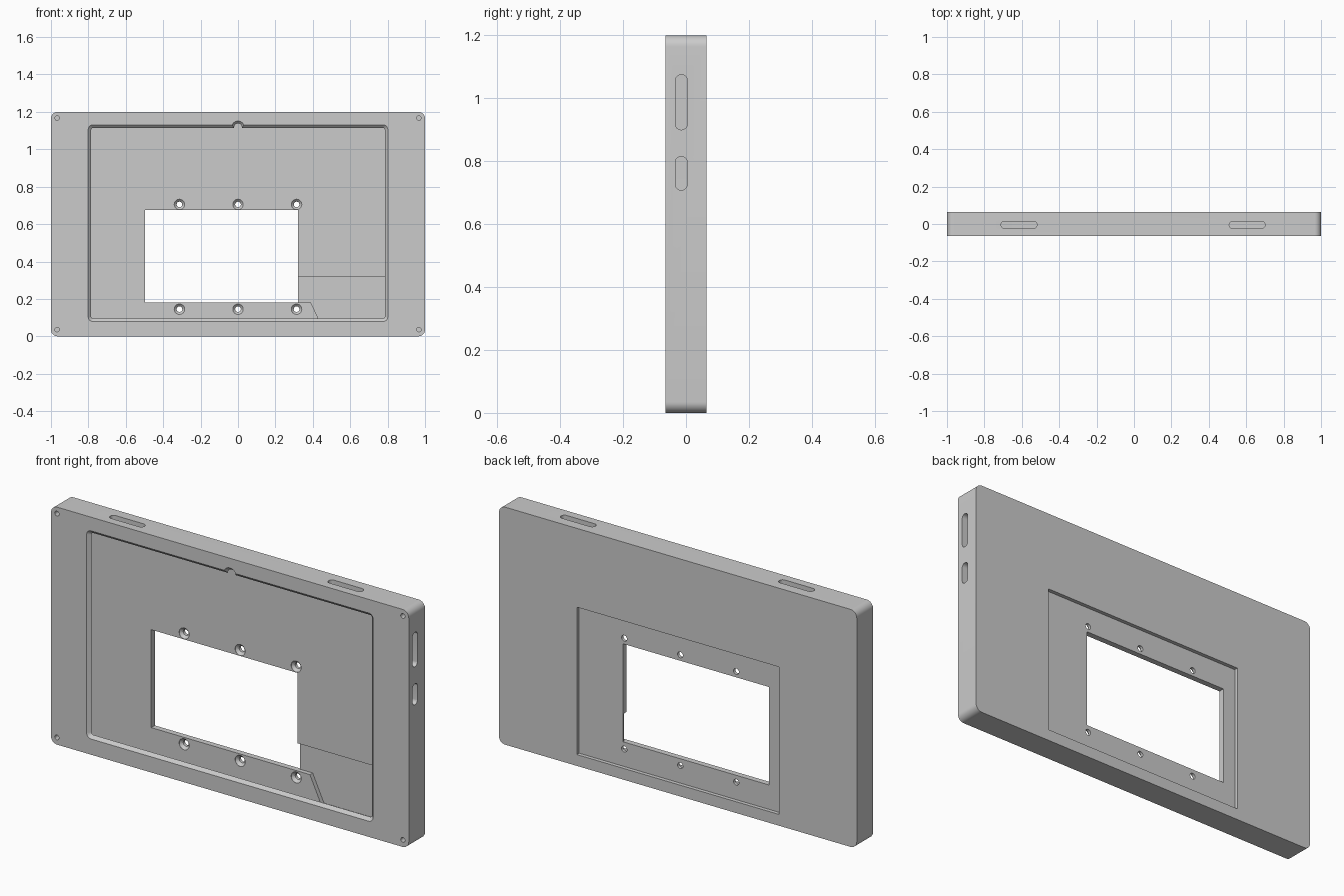
import bpy, bmesh, math

if "Cube" in bpy.data.objects:
    bpy.data.objects.remove(bpy.data.objects["Cube"])


def rrect(x0, x1, z0, z1, r, n=8):
    """Rounded rectangle outline."""
    pts = []
    for cx, cz, a0 in ((x1 - r, z1 - r, 0), (x0 + r, z1 - r, 90),
                       (x0 + r, z0 + r, 180), (x1 - r, z0 + r, 270)):
        for i in range(n + 1):
            a = math.radians(a0 + 90 * i / n)
            pts.append((cx + r * math.cos(a), cz + r * math.sin(a)))
    return pts


def rect(x0, x1, z0, z1):
    return [(x0, z0), (x1, z0), (x1, z1), (x0, z1)]


def circle(cx, cz, r, n=32):
    return [(cx + r * math.cos(2 * math.pi * i / n),
             cz + r * math.sin(2 * math.pi * i / n)) for i in range(n)]


def loft(name, rings, axis="y"):
    """Closed solid through (outline, depth) rings stacked along an axis."""
    place = {"y": lambda u, v, d: (u, d, v),
             "x": lambda u, v, d: (d, u, v),
             "z": lambda u, v, d: (u, v, d)}[axis]
    bm = bmesh.new()
    loops = [[bm.verts.new(place(u, v, d)) for u, v in o] for o, d in rings]
    n = len(loops[0])
    for a, b in zip(loops, loops[1:]):
        for i in range(n):
            j = (i + 1) % n
            bm.faces.new((a[i], a[j], b[j], b[i]))
    bm.faces.new(loops[0])
    bm.faces.new(loops[-1])
    bmesh.ops.recalc_face_normals(bm, faces=bm.faces)
    me = bpy.data.meshes.new(name)
    bm.to_mesh(me)
    bm.free()
    ob = bpy.data.objects.new(name, me)
    bpy.context.collection.objects.link(ob)
    return ob


def prism(outline, d0, d1, axis="y"):
    return loft("cutter", [(outline, d0), (outline, d1)], axis)


FRONT, BACK = -0.065, 0.065
LIP, FLOOR, PLATE_BACK = -0.05, 0.017, 0.046

# Outer housing block
body = loft("housing", [(rrect(-1, 1, 0, 1.2, 0.035), FRONT),
                        (rrect(-1, 1, 0, 1.2, 0.035), BACK)])
cutters = []

# Hollow for the device, wider than the front opening
cutters.append(prism(rrect(-0.94, 0.94, 0.04, 1.16, 0.03), LIP, FLOOR))

# Front opening with a sloped rim
outer, inner = rrect(-0.802, 0.802, 0.078, 1.132, 0.026), rrect(-0.785, 0.785, 0.095, 1.115, 0.012)
cutters.append(loft("cutter", [(outer, FRONT - 0.001), (inner, LIP), (inner, 0.0)]))

# Sensor notch at the top of the opening
cutters.append(loft("cutter", [(circle(0, 1.117, 0.035), FRONT - 0.001),
                               (circle(0, 1.117, 0.021), LIP),
                               (circle(0, 1.117, 0.021), 0.0)]))

# Shallow pocket in the back
cutters.append(prism(rect(-0.565, 0.565, 0.057, 0.802), PLATE_BACK, 0.1))

# Window through the middle plate
cutters.append(prism(rect(-0.497, 0.32, 0.18, 0.675), 0.0, 0.1))

# Lowered cable area beside the window
cutters.append(prism([(0.3, 0.32), (0.935, 0.32), (0.935, 0.045),
                      (0.453, 0.045), (0.39, 0.18), (0.3, 0.18)], 0.0, 0.039))

# Countersunk mounting holes
for x in (-0.313, 0, 0.313):
    for z in (0.145, 0.705):
        big, small = circle(x, z, 0.028), circle(x, z, 0.015)
        cutters.append(loft("cutter", [(big, 0.0), (big, FLOOR + 0.001),
                                       (small, FLOOR + 0.014), (small, 0.1)]))

# Blind screw holes in the front corners
for x in (-0.967, 0.967):
    for z in (0.036, 1.167):
        cutters.append(prism(circle(x, z, 0.012, 24), -0.1, -0.015))

# Rounded slots through the top and right walls
for x in (-0.615, 0.605):
    cutters.append(prism(rrect(x - 0.096, x + 0.096, -0.023, 0.014, 0.018), 1.12, 1.3, "z"))
for z0, z1 in ((0.9, 1.075), (0.708, 0.815)):
    cutters.append(prism(rrect(-0.034, 0.004, z0, z1, 0.0185), 0.9, 1.1, "x"))

# Carve everything out of the housing
bpy.context.view_layer.objects.active = body
for c in cutters:
    c.hide_render = True
    m = body.modifiers.new("cut", "BOOLEAN")
    m.operation, m.solver, m.object = "DIFFERENCE", "EXACT", c
    bpy.ops.object.modifier_apply(modifier=m.name)
    bpy.data.objects.remove(c)

bpy.ops.object.select_all(action="DESELECT")
body.select_set(True)
bpy.ops.object.shade_smooth_by_angle(angle=math.radians(30))
